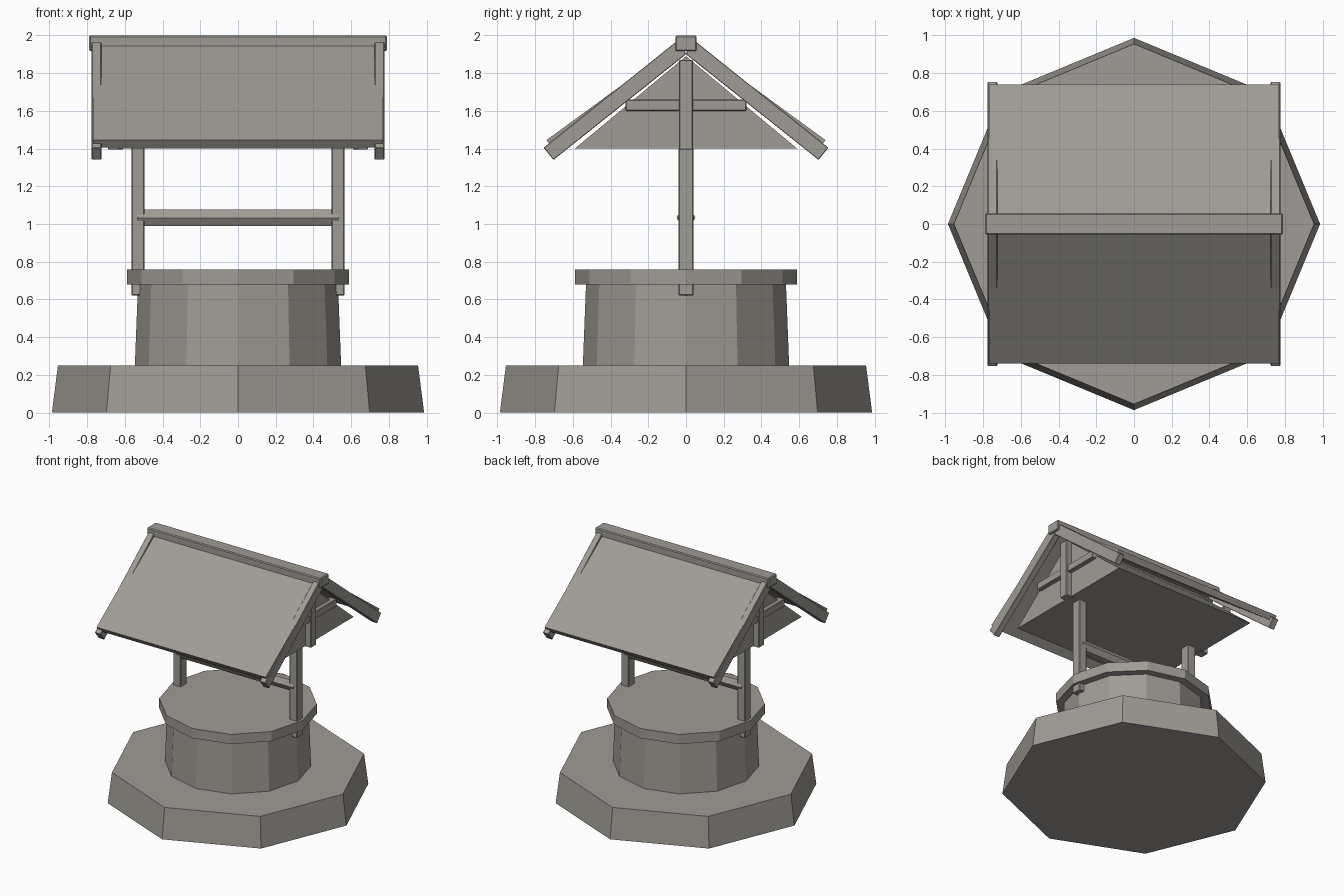
import bpy, bmesh, math

if "Cube" in bpy.data.objects:
    bpy.data.objects.remove(bpy.data.objects["Cube"], do_unlink=True)

stone = bpy.data.materials.new("warm grey")
stone.use_nodes = True
COLOUR = (0.35, 0.33, 0.30, 1)
stone.diffuse_color = COLOUR
stone.node_tree.nodes["Principled BSDF"].inputs["Base Color"].default_value = COLOUR


def finish(name, bm, bevel=0):
    bmesh.ops.recalc_face_normals(bm, faces=bm.faces)
    mesh = bpy.data.meshes.new(name)
    bm.to_mesh(mesh)
    bm.free()
    mesh.materials.append(stone)
    obj = bpy.data.objects.new(name, mesh)
    bpy.context.collection.objects.link(obj)
    if bevel:
        mod = obj.modifiers.new("worn edges", 'BEVEL')
        mod.width, mod.segments = bevel, 1
    return obj


def drum(name, sides, r_low, r_high, z_low, z_high):
    """Upright tapered prism with corners on the axes."""
    bm = bmesh.new()
    bmesh.ops.create_cone(bm, cap_ends=True, segments=sides, radius1=r_low,
                          radius2=r_high, depth=z_high - z_low)
    bmesh.ops.translate(bm, verts=bm.verts, vec=(0, 0, (z_low + z_high) / 2))
    return finish(name, bm)


def extrude_x(name, profile, x0, x1, bevel=0):
    """Extrude a (y, z) profile along x."""
    bm = bmesh.new()
    face = bm.faces.new([bm.verts.new((x0, y, z)) for y, z in profile])
    new = bmesh.ops.extrude_face_region(bm, geom=[face])["geom"]
    moved = [v for v in new if isinstance(v, bmesh.types.BMVert)]
    bmesh.ops.translate(bm, verts=moved, vec=(x1 - x0, 0, 0))
    return finish(name, bm, bevel)


def box(name, x0, x1, half_y, z0, z1, bevel=0):
    outline = [(-half_y, z0), (half_y, z0), (half_y, z1), (-half_y, z1)]
    return extrude_x(name, outline, x0, x1, bevel)


# Stone body
drum("stepped_base", 8, 0.987, 0.955, 0, 0.25)
drum("well_wall", 12, 0.547, 0.53, 0.25, 0.69)
drum("rim_slab", 12, 0.59, 0.59, 0.68, 0.76)

# Six-sided windlass bar
hexagon = [(0.05 * math.cos(a * math.pi / 3), 1.033 + 0.05 * math.sin(a * math.pi / 3))
           for a in range(6)]
extrude_x("windlass_bar", hexagon, -0.535, 0.535)

# Roof core with flat ceiling, and the ridge beam
extrude_x("ceiling_block", [(-0.59, 1.4), (0.59, 1.4), (0, 1.89)], -0.64, 0.64)
box("ridge_beam", -0.79, 0.79, 0.057, 1.917, 2.0, 0.007)

# Roof slabs, front and back
slab = [(0, 1.985), (0.74, 1.445), (0.71, 1.405), (0, 1.925)]
rafter = [(0.03, 1.985), (0.755, 1.405), (0.703, 1.34), (0, 1.90)]
for depth, sy in (("front", -1), ("back", 1)):
    extrude_x(depth + "_roof_slab", [(sy * y, z) for y, z in slab], -0.77, 0.77)

# Timber frame, mirrored on both ends
for side, sx in (("left", 1), ("right", -1)):
    box(side + "_post", sx * 0.495, sx * 0.565, 0.04, 0.62, 1.5, 0.005)
    box(side + "_king_post", sx * 0.61, sx * 0.69, 0.036, 1.395, 1.87, 0.004)
    box(side + "_collar_beam", sx * 0.61, sx * 0.675, 0.32, 1.6, 1.66, 0.004)
    for depth, sy in (("front", -1), ("back", 1)):
        extrude_x(side + "_" + depth + "_rafter", [(sy * y, z) for y, z in rafter],
                  sx * 0.725, sx * 0.776, 0.003)
